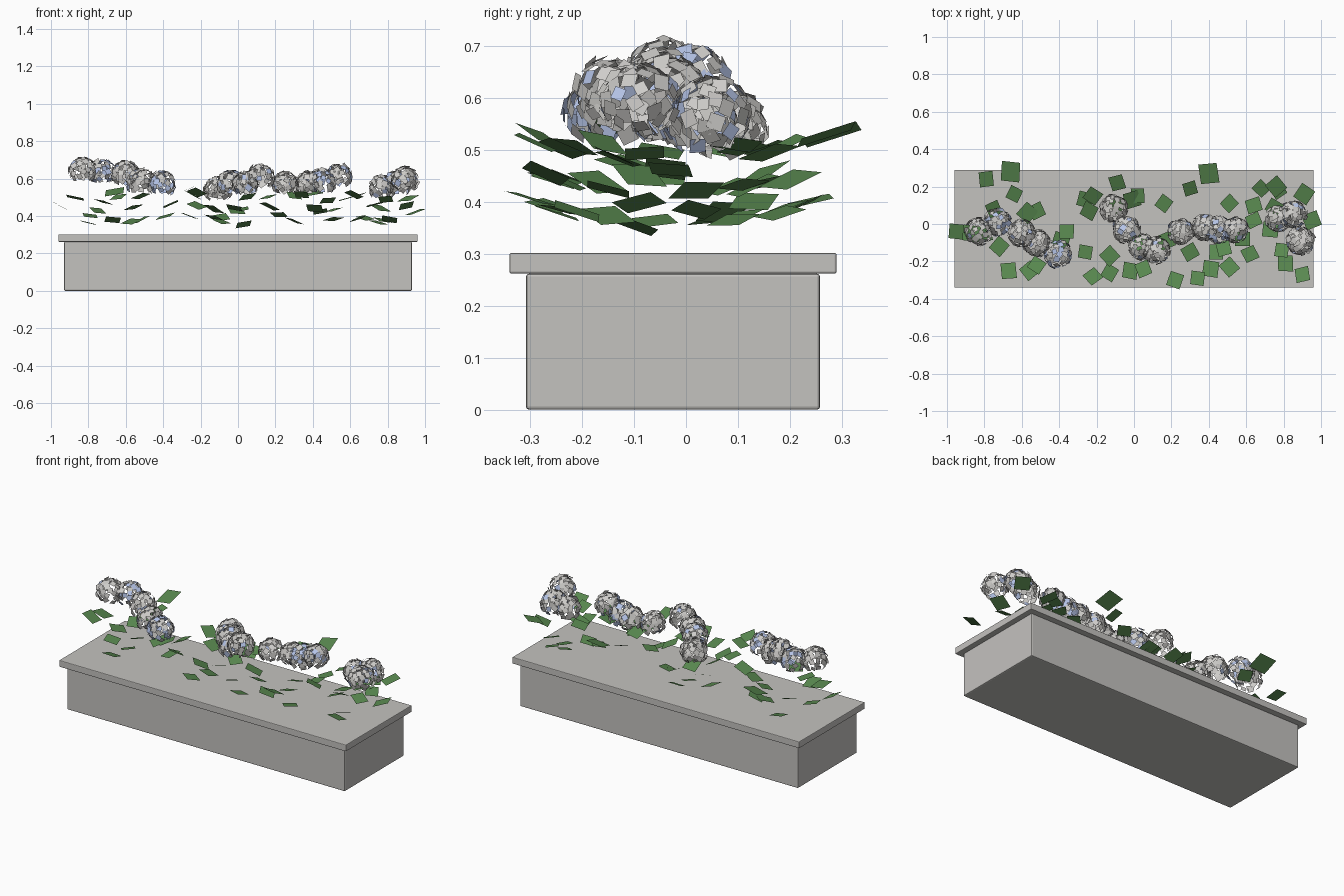
import bpy
import bmesh
import math
import random
from mathutils import Matrix, Vector

random.seed(7)
cube = bpy.data.objects.get("Cube")
if cube:
    bpy.data.objects.remove(cube, do_unlink=True)


def make_material(name, red, green, blue):
    material = bpy.data.materials.new(name)
    material.use_nodes = True
    colour = (red, green, blue, 1)
    material.diffuse_color = colour
    material.node_tree.nodes["Principled BSDF"].inputs["Base Color"].default_value = colour
    return material


stone = make_material("grey stone", .55, .54, .52)
leaf_green = make_material("leaf green", .1, .25, .08)
petal_white = make_material("petal white", .62, .61, .59)
petal_blue = make_material("petal blue", .46, .55, .8)


def add_box(name, low, high, bevel):
    """Bevelled stone block between two corners."""
    low, high = Vector(low), Vector(high)
    bpy.ops.mesh.primitive_cube_add(size=1, location=(low + high) / 2)
    box = bpy.context.object
    box.name = name
    box.scale = high - low
    bpy.ops.object.transform_apply(location=False, rotation=False, scale=True)
    modifier = box.modifiers.new("soft edges", "BEVEL")
    modifier.width = bevel
    modifier.segments = 2
    box.data.materials.append(stone)


def add_quad(bm, centre, along, normal, length, width, material_index=0):
    """Flat four-sided blade lying across the given normal."""
    across = normal.cross(along).normalized()
    along = across.cross(normal).normalized()
    corners = []
    for u, v in ((-1, -1), (1, -1), (1, 1), (-1, 1)):
        corners.append(bm.verts.new(centre + along * u * length / 2 + across * v * width / 2))
    face = bm.faces.new(corners)
    face.material_index = material_index


def finish(name, bm, materials):
    mesh = bpy.data.meshes.new(name)
    bm.to_mesh(mesh)
    bm.free()
    for material in materials:
        mesh.materials.append(material)
    bpy.context.collection.objects.link(bpy.data.objects.new(name, mesh))


def add_leaves(name, middle, spots):
    """Tiers of leaves that rise outwards from the middle of a plant."""
    bm = bmesh.new()
    for index, (x, y) in enumerate(spots):
        outward = Vector((x - middle[0], y - middle[1], 0))
        distance = outward.length
        outward.normalize()
        tier = index % 3
        height = .34 + .06 * tier + .2 * distance
        size = random.uniform(.07, .085)
        if y > .26:
            height, size = .53, .1
        pitch = math.radians(random.uniform(12, 28))
        along = outward * math.cos(pitch) + Vector((0, 0, math.sin(pitch)))
        side = outward.cross(Vector((0, 0, 1)))
        normal = side.cross(along)
        normal = Matrix.Rotation(random.uniform(-.2, .2), 3, along) @ normal
        along = Matrix.Rotation(random.uniform(-.3, .3), 3, normal) @ along
        add_quad(bm, Vector((x, y, height)), along, normal, size * 1.1, size)
    finish(name, bm, [leaf_green])


def add_flower_head(name, centre, radius, blue_share):
    """Open ball of small square petals, bare underneath."""
    bm = bmesh.new()
    count = 56
    golden = math.pi * (3 - math.sqrt(5))
    for i in range(count):
        z = 1 - 1.6 * (i + .5) / count
        ring = math.sqrt(1 - z * z)
        angle = i * golden + random.uniform(-.2, .2)
        normal = Vector((ring * math.cos(angle), ring * math.sin(angle), z))
        spot = Vector(centre) + normal * radius * random.uniform(.9, 1.03)
        jitter = [random.uniform(-.25, .25) for axis in range(3)]
        facing = (normal + Vector(jitter)).normalized()
        along = Matrix.Rotation(random.uniform(0, math.pi), 3, facing) @ facing.orthogonal()
        is_blue = random.random() < blue_share
        size = random.uniform(.024, .034)
        add_quad(bm, spot, along, facing, size, size, int(is_blue))
    finish(name, bm, [petal_white, petal_blue])


# Stone planter: body and overhanging slab
add_box("trough_body", (-.93, -.308, 0), (.93, .258, .262), .006)
add_box("trough_rim", (-.96, -.34, .262), (.96, .29, .302), .004)

# Foliage: middle of each plant, then where its leaves float
add_leaves("far_right_leaves", (-.68, -.05), [
    (-.79, .24), (-.66, .28), (-.64, .16), (-.52, .07), (-.95, -.04), (-.87, -.05),
    (-.8, -.06), (-.75, .08), (-.72, -.12), (-.67, -.25), (-.56, -.25), (-.52, -.22),
    (-.39, -.09), (-.36, -.04), (-.26, -.15), (-.57, .06)])
add_leaves("inner_right_leaves", (0, -.03), [
    (-.26, .13), (-.22, .15), (-.24, .07), (-.09, .22), (.02, .15), (.16, .11),
    (-.09, .1), (-.13, -.17), (-.22, -.28), (-.13, -.26), (-.02, -.25), (.05, -.24),
    (.03, -.1), (-.01, .13)])
add_leaves("inner_left_leaves", (.42, -.03), [
    (.4, .27), (.51, .11), (.64, .1), (.64, .02), (.73, -.03), (.58, -.08), (.3, -.15),
    (.44, -.15), (.3, .19), (.51, -.23), (.41, -.24), (.34, -.29), (.22, -.3),
    (.17, -.09), (.48, -.13)])
add_leaves("far_left_leaves", (.84, 0), [
    (.68, .19), (.76, .2), (.91, .16), (.75, .09), (.95, .02), (.79, -.14),
    (.81, -.21), (.9, -.27), (.62, -.16), (.77, .18)])

# Flower heads: centre, radius, share of blue petals
heads = [
    ((-.83, -.04, .64), .075, .05), ((-.73, .01, .63), .075, .4),
    ((-.6, -.05, .62), .075, .05), ((-.52, -.1, .58), .075, .1),
    ((-.41, -.16, .57), .075, .5), ((-.11, .08, .54), .075, .05),
    ((-.04, -.03, .57), .075, .2), ((.04, -.12, .57), .07, .05),
    ((.12, -.14, .605), .075, .1), ((.25, -.04, .57), .07, .05),
    ((.38, -.02, .57), .07, .05), ((.45, -.03, .58), .075, .4),
    ((.54, -.03, .61), .07, .05), ((.77, .03, .55), .07, .05),
    ((.85, .05, .57), .075, .25), ((.89, -.09, .59), .075, .05)]
for number, head in enumerate(heads, 1):
    add_flower_head(f"flower_head_{number}", *head)
